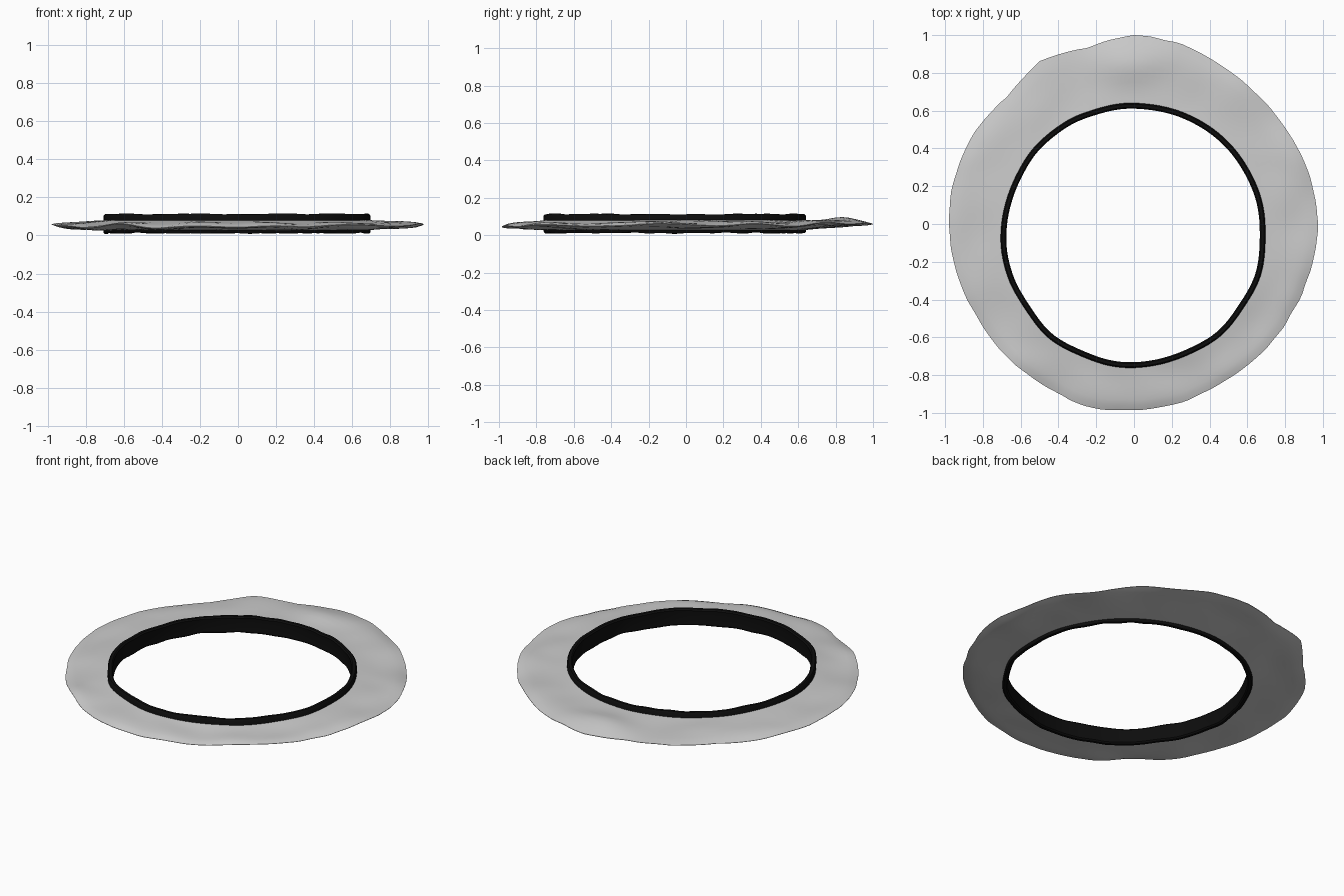
import bpy, bmesh
from math import sin, cos, pi, exp, radians
from mathutils import noise, Vector

if "Cube" in bpy.data.objects:
    bpy.data.objects.remove(bpy.data.objects["Cube"])

N = 144

# outer rim radius every 15 degrees, starting at +x
RIM = [.975, .965, .95, .945, .955, .985, 1.0, .965, .995, .95, .975, .98,
       .98, .975, .965, .975, .975, 1.0, .985, .975, .96, .96, .96, .965]


def rim(a):
    t = (a / (2 * pi) * 24) % 24
    i = int(t)
    f = t - i
    return RIM[i] * (1 - f) + RIM[(i + 1) % 24] * f


def wob(a, freq, seed):
    return noise.noise(Vector((cos(a) * freq, sin(a) * freq, seed)))


def hole(a):
    # off-centre circle, measured from the origin
    c = -0.06
    return c * sin(a) + (0.70 ** 2 - (c * cos(a)) ** 2) ** .5 + .012 * wob(a, 2.5, 4)


def sweep(name, section):
    """Closed ring: section(angle) gives a loop of (radius, z)."""
    bm = bmesh.new()
    rows = []
    for i in range(N):
        a = 2 * pi * i / N
        rows.append([bm.verts.new((r * cos(a), r * sin(a), z)) for r, z in section(a)])
    m = len(rows[0])
    for i in range(N):
        p, q = rows[i], rows[(i + 1) % N]
        for j in range(m):
            bm.faces.new((p[j], q[j], q[(j + 1) % m], p[(j + 1) % m]))
    bmesh.ops.recalc_face_normals(bm, faces=bm.faces)
    me = bpy.data.meshes.new(name)
    bm.to_mesh(me)
    bm.free()
    ob = bpy.data.objects.new(name, me)
    bpy.context.collection.objects.link(ob)
    bpy.context.view_layer.objects.active = ob
    ob.select_set(True)
    bpy.ops.object.shade_smooth_by_angle(angle=radians(45))
    ob.select_set(False)
    return ob


def fabric(a):
    ri, ro = hole(a) - .012, rim(a) + .006 * wob(a, 9, 7)
    top, bot = [], []
    for k in range(10):
        t = k / 9
        r = ri + (ro - ri) * t
        p = Vector((r * cos(a), r * sin(a), 0))
        # soft folds, growing towards the rim
        sway = t * (.024 * noise.noise(p * 3.2) + .008 * sin(a))
        puff = .006 * noise.noise(p * 5 + Vector((3, 1, 5))) * sin(pi * t)
        # raised lump at the back
        bump = .022 * exp(-((p.x / .16) ** 2 + ((p.y - .84) / .09) ** 2))
        half = (.013 + .013 * (1 - t) ** 2) * (1 - t ** 8) + .001
        mid = .054 + sway
        top.append((r, mid + half + puff + bump))
        bot.append((r, mid - half + puff + bump * .3))
    return top + bot[::-1]


def band(a):
    ro = hole(a)
    ri = ro - .03
    zt = .112 + .006 * wob(a, 6, 2)
    zb = .012 + .008 * wob(a, 6, 9)
    return [(ro, zb + .008), (ro, zt - .008), (ro - .007, zt), (ri + .007, zt),
            (ri, zt - .008), (ri + .004, .06), (ri, zb + .008),
            (ri + .007, zb), (ro - .007, zb)]


sweep("fabric_ring", fabric)
b = sweep("inner_band", band)
mat = bpy.data.materials.new("black")
mat.diffuse_color = (.004, .004, .004, 1)
mat.use_nodes = True
mat.node_tree.nodes["Principled BSDF"].inputs["Base Color"].default_value = mat.diffuse_color
b.data.materials.append(mat)
